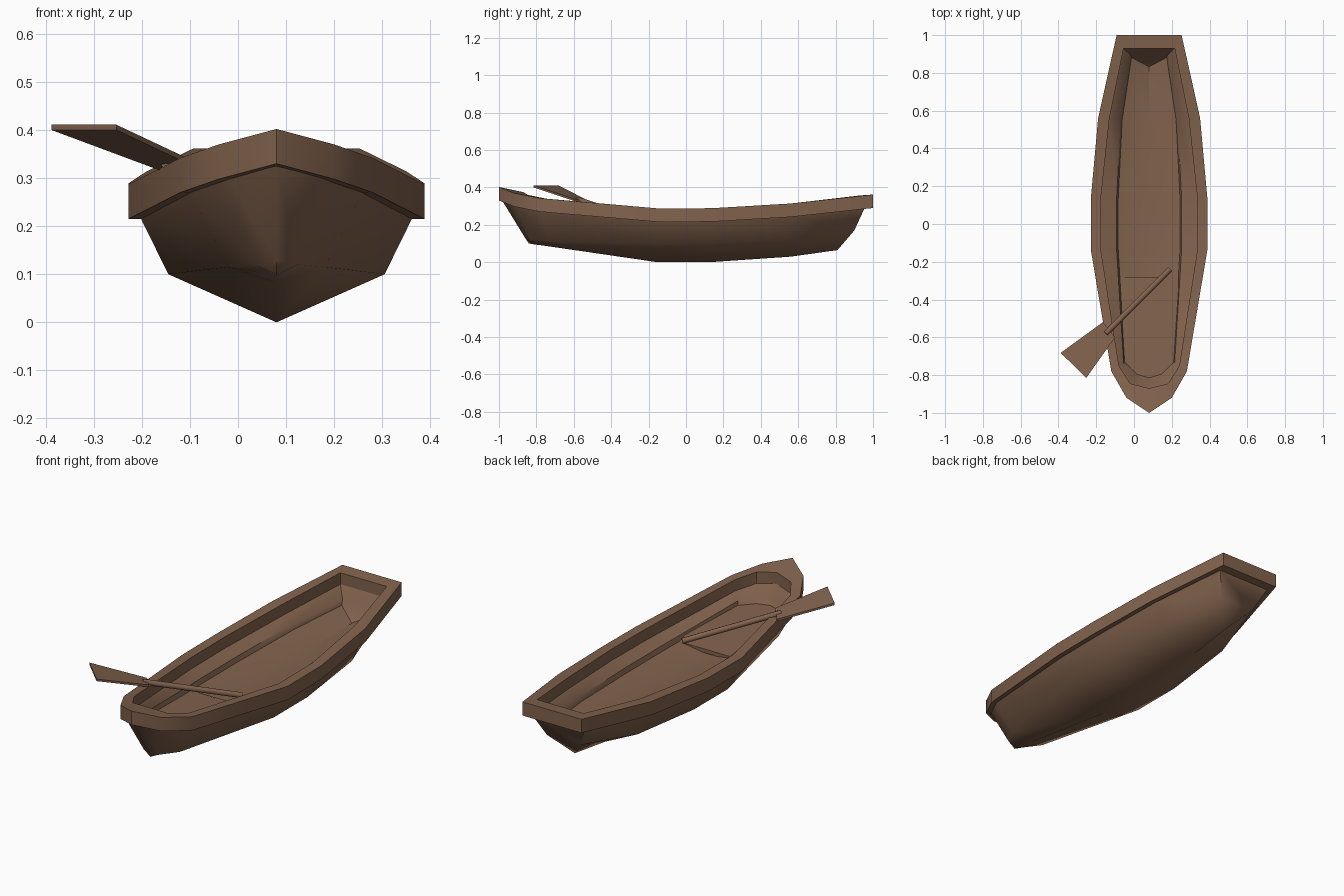
import bpy, bmesh, math
from mathutils import Vector

if "Cube" in bpy.data.objects:
    bpy.data.objects.remove(bpy.data.objects["Cube"])

CX = 0.08  # hull centre line
wood = bpy.data.materials.new("brown wood")
wood.diffuse_color = (0.225, 0.125, 0.075, 1)
wood.use_nodes = True
wood.node_tree.nodes["Principled BSDF"].inputs["Base Color"].default_value = wood.diffuse_color


def ring(half, dz=0.0):
    """Half outline (half width, y, z) from bow to stern, mirrored into a loop."""
    right = [Vector((CX + w, y, z + dz)) for w, y, z in half]
    left = [Vector((CX - w, y, z + dz)) for w, y, z in reversed(half)]
    return right + left


def loft(name, rings, closed=False, smooth=None, cap=False):
    bm = bmesh.new()
    loops = [[bm.verts.new(p) for p in r] for r in rings]
    pairs = list(zip(loops, loops[1:]))
    if closed:
        pairs.append((loops[-1], loops[0]))
    for a, b in pairs:
        n = len(a)
        for i in range(n):
            j = (i + 1) % n
            bm.faces.new((a[i], a[j], b[j], b[i]))
    if cap:
        bm.faces.new(loops[0])
        bm.faces.new(loops[-1])
    bmesh.ops.remove_doubles(bm, verts=bm.verts, dist=0.0005)
    bmesh.ops.recalc_face_normals(bm, faces=bm.faces)
    me = bpy.data.meshes.new(name)
    bm.to_mesh(me)
    bm.free()
    me.materials.append(wood)
    ob = bpy.data.objects.new(name, me)
    bpy.context.collection.objects.link(ob)
    if smooth:
        bpy.ops.object.select_all(action='DESELECT')
        ob.select_set(True)
        bpy.context.view_layer.objects.active = ob
        bpy.ops.object.shade_smooth_by_angle(angle=math.radians(smooth))
    return ob


# rim: outer and inner outlines
outer = [(0, -1, .402), (.12, -.92, .37), (.2, -.78, .342), (.308, -.14, .287),
         (.308, .14, .289), (.27, .56, .314), (.172, 1, .362)]
inner = [(0, -.87, .375), (.1, -.845, .36), (.16, -.75, .34), (.255, -.14, .287),
         (.255, .14, .289), (.21, .56, .314), (.135, .93, .357)]
loft("rim", [ring(outer), ring(outer, -.072), ring(inner, -.072), ring(inner)],
     closed=True, smooth=30)

# outer hull: under the rim, chine, keel
top = [(0, -.98, .325), (.1, -.905, .30), (.18, -.77, .272), (.283, -.14, .218),
       (.283, .14, .22), (.247, .56, .245), (.155, .955, .29)]
chine = [(0, -.86, .13), (.045, -.83, .12), (.1, -.74, .115), (.225, -.14, .10),
         (.225, .14, .10), (.19, .56, .12), (.1, .9, .17)]
keel = [(0, -.84, .10), (0, -.82, .097), (0, -.72, .083), (0, -.15, 0),
        (0, .12, 0), (0, .56, .03), (0, .81, .065)]
loft("hull", [ring(top), ring(chine), ring(keel)], smooth=60)

# inner walls with a small step down to the floor
ledge = [(0, -.83, .25), (.07, -.81, .245), (.135, -.74, .24), (.172, -.14, .215),
         (.172, .14, .215), (.15, .56, .225), (.098, .895, .24)]
foot = [(w * .95, y * .985, z - .025) for w, y, z in ledge]
mid = [(0, y * .93, .165) for w, y, z in ledge]
walls = loft("inner_walls", [ring(inner, -.06), ring(ledge), ring(foot), ring(mid)], smooth=35)
for p in walls.data.polygons:  # inside faces look up
    if p.normal.z < 0:
        p.flip()

# bow platform with a bevelled rear edge
plate = [(0, -.815, .222), (.065, -.795, .222), (.13, -.73, .22), (.175, -.33, .212), (.165, -.28, .195)]
loft("bow_platform", [ring(plate), ring(plate, -.02)], cap=True)

# oar shaft
a, b = Vector((.19, -.24, .225)), Vector((-.15, -.58, .335))
d = (b - a).normalized()
u = d.cross(Vector((0, 0, 1))).normalized()
v = u.cross(d)
circle = [(math.cos(t * math.pi / 4), math.sin(t * math.pi / 4)) for t in range(8)]
loft("oar_shaft", [[p + .015 * (c * u + s * v) for c, s in circle] for p in (a, b)],
     cap=True, smooth=50)

# oar blade
blade = [(-.165, -.52, .317), (-.10, -.60, .328), (-.253, -.815, .40), (-.388, -.682, .40)]
loft("oar_blade", [[Vector(p) + Vector((0, 0, h)) for p in blade] for h in (0, .011)], cap=True)
